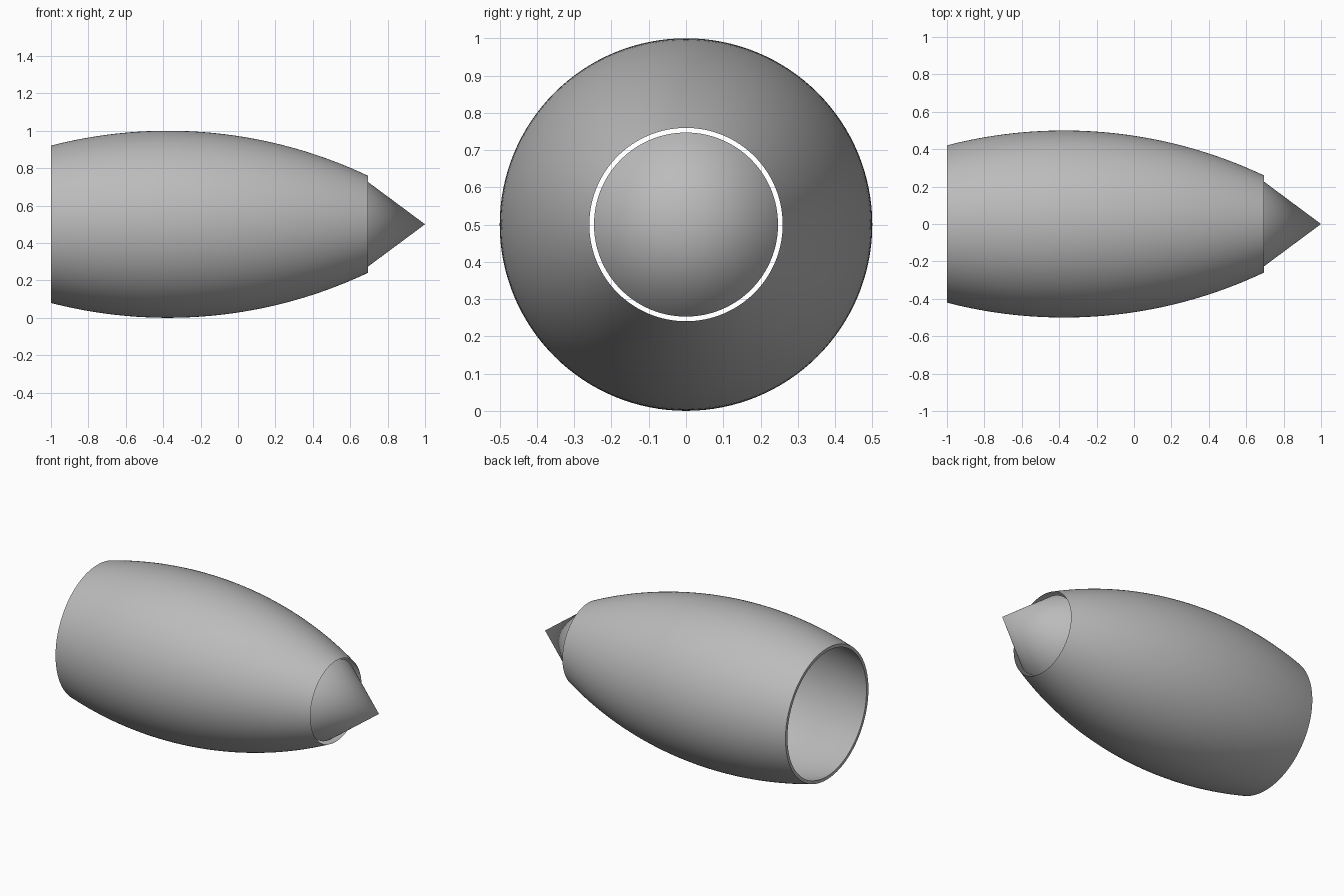
import bpy
import bmesh
from math import sqrt, pi
from mathutils import Matrix, Vector

cube = bpy.data.objects.get("Cube")
if cube:
    bpy.data.objects.remove(cube)

AXIS_Z = 0.5
SEGMENTS = 128

# Metal colour
metal = bpy.data.materials.new("grey metal")
metal.use_nodes = True
grey = (0.5, 0.5, 0.5, 1)
metal.diffuse_color = grey
metal.node_tree.nodes["Principled BSDF"].inputs["Base Color"].default_value = grey


def lathe(name, profile, closed):
    """Spin (x, radius) points about the engine's long axis."""
    bm = bmesh.new()
    verts = [bm.verts.new((x, 0, r)) for x, r in profile]
    edges = [bm.edges.new(pair) for pair in zip(verts, verts[1:])]
    if closed:
        edges.append(bm.edges.new((verts[-1], verts[0])))
    bmesh.ops.spin(bm, geom=verts + edges, cent=(0, 0, 0), axis=(1, 0, 0),
                   angle=2 * pi, steps=SEGMENTS)
    bmesh.ops.remove_doubles(bm, verts=bm.verts, dist=0.00005)
    bmesh.ops.recalc_face_normals(bm, faces=bm.faces)
    bm.transform(Matrix.Translation(Vector((0, 0, AXIS_Z))))
    mesh = bpy.data.meshes.new(name)
    bm.to_mesh(mesh)
    bm.free()
    obj = bpy.data.objects.new(name, mesh)
    bpy.context.collection.objects.link(obj)
    mesh.materials.append(metal)
    bpy.ops.object.select_all(action="DESELECT")
    obj.select_set(True)
    bpy.context.view_layer.objects.active = obj
    bpy.ops.object.shade_smooth_by_angle(angle=pi / 6)
    return obj


# Cowling: barrel arc outside, wall thinning from the intake lip to the nozzle
FRONT, REAR, WIDEST, ARC = -1.0, 0.695, -0.375, 2.5
STEPS = 40
outer, inner = [], []
for i in range(STEPS + 1):
    t = i / STEPS
    x = FRONT + (REAR - FRONT) * t
    r = 0.5 - ARC + sqrt(ARC ** 2 - (x - WIDEST) ** 2)
    outer.append((x, r))
    inner.append((x, r - 0.02 * (1 - t)))
lathe("cowling", outer + inner[-2::-1], closed=True)

# Exhaust cone: closed plug poking out of the nozzle
lathe("exhaust_cone", [(0.667, 0), (0.667, 0.247), (1.0, 0)], closed=False)
